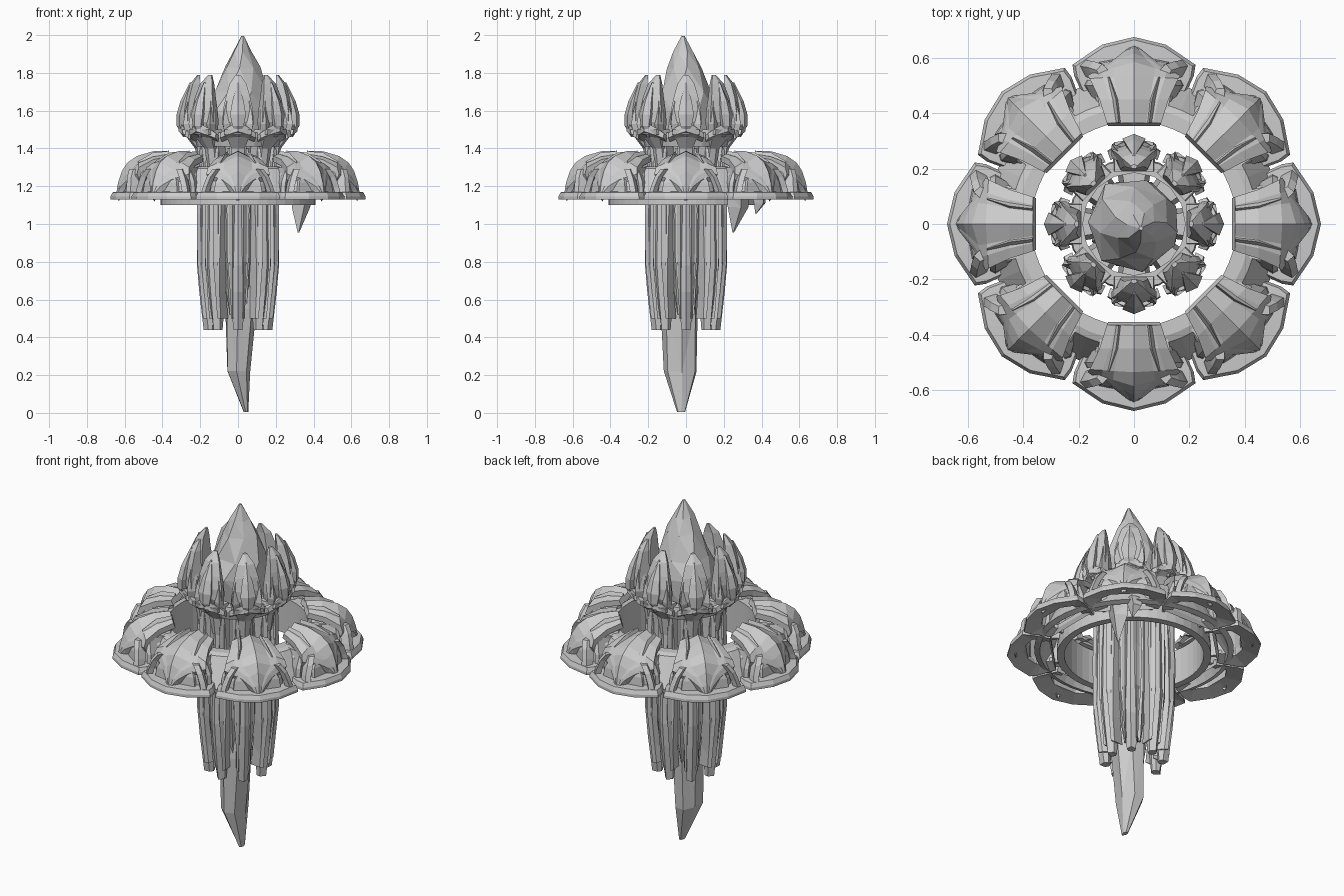
import bpy, bmesh, math, random
from math import sin, cos, pi, radians

random.seed(4)


def loft(bm, rings, wrap=False):
    """Skin equal-length closed rings; cap both ends, or join last to first."""
    vs = [[bm.verts.new(p) for p in r] for r in rings]
    n = len(vs[0])
    pairs = list(zip(vs, vs[1:])) + ([(vs[-1], vs[0])] if wrap else [])
    for a, b in pairs:
        for i in range(n):
            j = (i + 1) % n
            bm.faces.new((a[i], a[j], b[j], b[i]))
    if not wrap:
        bm.faces.new(vs[0][::-1])
        bm.faces.new(vs[-1])


def finish(name, bm):
    bmesh.ops.remove_doubles(bm, verts=bm.verts, dist=1e-5)
    bmesh.ops.recalc_face_normals(bm, faces=bm.faces)
    me = bpy.data.meshes.new(name)
    bm.to_mesh(me)
    bm.free()
    ob = bpy.data.objects.new(name, me)
    bpy.context.collection.objects.link(ob)
    return ob


def radial(name, rings, mirror=False, start=0.0, n=8, wrap=False):
    """Repeat a loft, given as (radius, sideways, height), around z."""
    bm = bmesh.new()
    for k in range(n):
        a = radians(start) + 2 * pi * k / n
        for s in ((1, -1) if mirror else (1,)):
            loft(bm, [[(u * cos(a) - s * v * sin(a), u * sin(a) + s * v * cos(a), z)
                       for u, v, z in r] for r in rings], wrap)
    return finish(name, bm)


def lathe(name, prof, seg):
    """Closed profile of (radius, z) turned into a hollow ring."""
    bm = bmesh.new()
    loft(bm, [[(r * cos(2 * pi * i / seg), r * sin(2 * pi * i / seg), z) for r, z in prof]
              for i in range(seg)], wrap=True)
    return finish(name, bm)


def crystal(name, sections, sides, jitter):
    """Irregular faceted crystal from (z, x, y, rx, ry, twist) sections."""
    bm = bmesh.new()
    rings = []
    for z, cx, cy, rx, ry, tw in sections:
        ring = []
        for i in range(sides):
            a = 2 * pi * i / sides + tw
            k = 1 + random.uniform(-jitter, jitter)
            ring.append((cx + rx * k * cos(a), cy + ry * k * sin(a),
                         z + random.uniform(-1, 1) * jitter * min(rx, .1)))
        rings.append(ring)
    loft(bm, rings)
    bmesh.ops.triangulate(bm, faces=bm.faces)
    return finish(name, bm)


def leaf(sections):
    """Ridged leaf rings from (z, outer r, inner r, half width)."""
    return [[(o, 0, z), (o * .7 + i * .3, w, z), (i, w * .6, z),
             (i, -w * .6, z), (o * .7 + i * .3, -w, z)] for z, o, i, w in sections]


# Upper crystal and the long hanging spike
crystal("upper_crystal", [
    (1.30, 0, 0, .11, .11, 0), (1.48, 0, 0, .15, .15, .2), (1.60, 0, 0, .165, .165, .4),
    (1.70, .005, 0, .142, .142, .7), (1.83, .02, -.005, .095, .09, 1.0),
    (1.91, .02, -.01, .05, .055, 1.2), (1.996, .025, -.015, .008, .008, 1.3)], 7, .09)
crystal("center_spike", [
    (1.32, 0, 0, .10, .10, 0), (.95, 0, -.01, .11, .11, .05), (.55, .01, -.03, .085, .10, .1),
    (.22, .0, -.03, .062, .09, .1), (.005, .042, -.025, .012, .022, .1)], 7, .06)


# Eight outer shards that rise into the crown
def shard(sections):
    return [[(o, 0, z), (o - .025, w, z), (i + .01, w * .8, z), (i, 0, z),
             (i + .01, -w * .8, z), (o - .025, -w, z)] for z, o, i, w in sections]


radial("outer_shards", shard([
    (1.47, .225, .13, .045), (1.32, .205, .11, .045), (1.08, .213, .10, .06),
    (.78, .217, .11, .054), (.64, .205, .115, .042), (.44, .182, .125, .024)]))
radial("shard_ridges", [[(r, .03 + w, z), (r + .02, .03, z), (r, .03 - w, z), (r - .06, .03, z)]
                        for z, r, w in ((1.4, .19, .012), (1.05, .198, .018),
                                        (.8, .195, .016), (.5, .165, .006))], mirror=True)
radial("inner_shards", shard([
    (1.4, .14, .06, .03), (1.1, .165, .06, .05), (.8, .155, .07, .04),
    (.52, .115, .09, .008)]), start=22.5)

# Crown support: slim ring, brackets and pointed rim
lathe("crown_ring", [(.185, 1.41), (.225, 1.41), (.24, 1.46), (.235, 1.485), (.185, 1.485)], 16)
radial("crown_brackets", [[(.19, -w, z), (r, -w, z), (r + .012, 0, z), (r, w, z), (.19, w, z)]
                          for z, r, w in ((1.30, .20, .03), (1.40, .215, .035),
                                          (1.46, .26, .06), (1.475, .29, .075), (1.50, .295, .07))])
radial("rim_chevrons", [[(.315, .0, 1.49), (.27, .0, 1.46), (.27, 0, 1.52), (.31, 0, 1.54)],
                        [(.295, .05, 1.475), (.25, .05, 1.45), (.25, .05, 1.5), (.29, .05, 1.515)],
                        [(.265, .095, 1.455), (.23, .085, 1.435), (.23, .085, 1.47),
                         (.26, .095, 1.48)]], mirror=True)

# Crown buds: large curved leaf, front diamond, side leaves
radial("bud_leaves", leaf([
    (1.48, .27, .19, .062), (1.54, .295, .195, .082), (1.60, .295, .20, .08),
    (1.67, .28, .205, .065), (1.74, .255, .205, .046), (1.79, .215, .20, .012)]))
radial("bud_diamonds", leaf([
    (1.46, .29, .27, .008), (1.52, .325, .27, .03), (1.58, .325, .27, .042),
    (1.65, .305, .255, .03), (1.75, .255, .235, .004)]))
radial("bud_side_leaves", [[(u + .025, v + .018, z), (u + .012, v - t, z), (u - .03, v - t, z),
                            (u - .02, v + t, z)]
                           for z, u, v, t in ((1.46, .25, .05, .015), (1.53, .265, .062, .02),
                                              (1.59, .255, .056, .016), (1.65, .24, .042, .003))],
       mirror=True)

# Main ring: inner wall, lower lip and sloping outer skirt
lathe("main_ring", [(.37, 1.10), (.41, 1.10), (.41, 1.14), (.395, 1.27), (.43, 1.275),
                    (.50, 1.13), (.53, 1.14), (.515, 1.165), (.445, 1.295), (.42, 1.305),
                    (.37, 1.305)], 48)

# Petal base flanges: hollow stepped rims that nearly touch
half = [(.675, 0), (.647, .115), (.575, .222), (.535, .216), (.43, .168)]
outline = half + [(u, -v) for u, v in half[:0:-1]]
radial("petal_flanges", [[(.46 + (u - .46) * k, v * k, z) for u, v in outline]
                         for z, k in ((1.13, 1), (1.145, 1), (1.168, .95), (1.172, .6),
                                      (1.15, .6), (1.14, .8))], wrap=True)


# Hollow petal bodies under the hoods
def vault(u, w, z):
    out = [(u, -w, 1.15), (u, -w * .93, z - .08), (u, -w * .55, z),
           (u, w * .55, z), (u, w * .93, z - .08), (u, w, 1.15)]
    return out + [(u - .012, v * .86, max(1.15, h - .025)) for _, v, h in out[::-1]]


radial("petal_bodies", [vault(.38, .13, 1.35), vault(.46, .15, 1.335),
                        vault(.54, .15, 1.30), vault(.57, .12, 1.28)])
radial("petal_fronts", [[(u, -w, z), (u + .025, 0, z), (u, w, z), (u - .015, w, z),
                         (u - .015, -w, z)] for u, w, z in ((.585, .13, 1.15), (.58, .12, 1.22),
                                                            (.56, .08, 1.29))])


# Shell-like hoods with a centre keel and folded wings
def hood(u, w, zc, ze, back, t=.03):
    top = [(u - back * abs(f), f * w, zc + (ze - zc) * abs(f) ** 1.3 - (.012 if abs(f) == .45 else 0))
           for f in (-1, -.7, -.45, 0, .45, .7, 1)]
    return top + [(p[0] - .012, p[1] * .95, p[2] - t) for p in top[::-1]]


radial("petal_hoods", [hood(.365, .098, 1.388, 1.36, 0), hood(.45, .125, 1.385, 1.34, 0),
                       hood(.535, .16, 1.36, 1.30, .01), hood(.585, .168, 1.325, 1.265, .05),
                       hood(.615, .085, 1.28, 1.235, .03), hood(.635, .04, 1.22, 1.20, .015),
                       hood(.645, .012, 1.16, 1.16, .005)])
# Low tapering folds on the hoods
radial("hood_folds", [[(u, v - .008, z - .025), (u, v, z), (u, v + .014, z - .025)]
                      for u, v, z in ((.366, .055, 1.386), (.45, .065, 1.378), (.53, .09, 1.332))],
       mirror=True)

# Curved side ribs and supporting walls on the flanges
radial("petal_ribs", [[(u + .022, v, z), (u, v + .02, z), (u - .04, v, z), (u, v - .022, z)]
                      for u, v, z in ((.555, .115, 1.29), (.565, .145, 1.25),
                                      (.568, .165, 1.20), (.572, .178, 1.155))], mirror=True)
radial("petal_side_walls", [[(.40, .12, z), (.50, v, z), (.52, v - .01, z), (.50, .10, z)]
                            for z, v in ((1.15, .18), (1.22, .175), (1.30, .14))], mirror=True)

# Broken shards hanging below one side of the ring
crystal("hanging_shard", [(1.16, .34, .275, .06, .06, .3), (1.09, .335, .275, .05, .055, .3),
                          (.955, .32, .25, .004, .004, .3)], 4, .05)
crystal("small_hanging_shard", [(1.16, .32, .385, .05, .045, .6), (1.11, .32, .39, .035, .035, .6),
                                (1.055, .32, .37, .004, .004, .6)], 4, .05)
